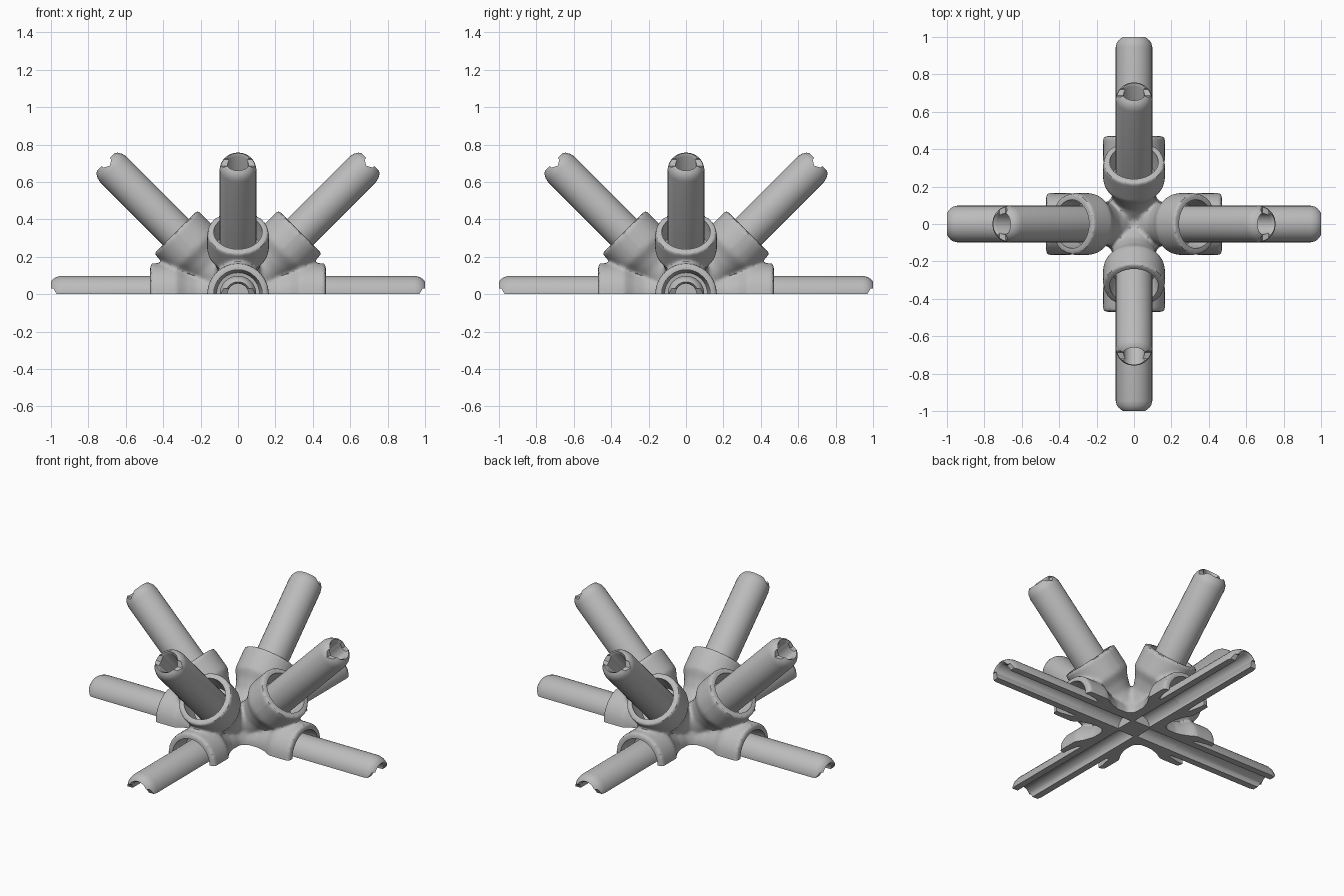
import bpy, bmesh, math
from mathutils import Vector, Matrix

old = bpy.data.objects.get("Cube")
if old:
    bpy.data.objects.remove(old, do_unlink=True)

grey = bpy.data.materials.new("plain_grey")
grey.use_nodes = True
colour = (0.5, 0.5, 0.5, 1)
grey.diffuse_color = colour
grey.node_tree.nodes["Principled BSDF"].inputs["Base Color"].default_value = colour

SIDES = 32
COLLAR, RIM = 0.165, 0.47
TUBE, BORE = 0.098, 0.056


def lathe(bm, profile, matrix, hollow=False):
    """Turn (distance, radius) points around the local z axis."""
    rings = []
    for d, r in profile:
        rings.append([bm.verts.new(matrix @ Vector((
            r * math.cos(math.tau * i / SIDES), r * math.sin(math.tau * i / SIDES), d)))
            for i in range(SIDES)])
    pairs = list(zip(rings, rings[1:]))
    if hollow:
        pairs.append((rings[-1], rings[0]))
    else:
        bm.faces.new(rings[0][::-1])
        bm.faces.new(rings[-1])
    for a, b in pairs:
        for i in range(SIDES):
            j = (i + 1) % SIDES
            bm.faces.new((a[i], a[j], b[j], b[i]))


def finish(name, bm, helper=False):
    bmesh.ops.recalc_face_normals(bm, faces=bm.faces)
    mesh = bpy.data.meshes.new(name)
    bm.to_mesh(mesh)
    bm.free()
    ob = bpy.data.objects.new(name, mesh)
    bpy.context.collection.objects.link(ob)
    mesh.materials.append(grey)
    if helper:
        ob.hide_render = True
    return ob


def cut(ob, cutter):
    mod = ob.modifiers.new("cut", 'BOOLEAN')
    mod.operation = 'DIFFERENCE'
    mod.solver = 'EXACT'
    mod.object = cutter


def bake(ob):
    """Apply the modifiers and smooth the result."""
    bpy.context.view_layer.update()
    graph = bpy.context.evaluated_depsgraph_get()
    mesh = bpy.data.meshes.new_from_object(ob.evaluated_get(graph))
    ob.modifiers.clear()
    ob.data = mesh
    bpy.ops.object.select_all(action='DESELECT')
    ob.select_set(True)
    bpy.context.view_layer.objects.active = ob
    bpy.ops.object.shade_smooth_by_angle(angle=math.radians(35))


# Four level arms and four arms tilted up by 45 degrees
arms = []
for i, side in enumerate(("left", "back", "right", "front")):
    turn = Matrix.Rotation(i * math.pi / 2, 4, 'Z')
    for kind, tilt in (("lower", 90), ("upper", 45)):
        arms.append((f"{kind}_{side}_tube", kind,
                     turn @ Matrix.Rotation(math.radians(tilt), 4, 'Y')))

# Everything below the ground plane is cut away
bm = bmesh.new()
bmesh.ops.create_cube(bm, size=3, matrix=Matrix.Translation((0, 0, -1.5)))
ground_cutter = finish("ground_cutter", bm, True)

# Hub: ball, necks and collars blended into one skin
bm = bmesh.new()
bmesh.ops.create_icosphere(bm, subdivisions=4, radius=0.185)
for name, kind, m in arms:
    lathe(bm, [(0.02, 0.12), (0.22, 0.115), (0.28, 0.135), (0.33, COLLAR),
               (RIM, COLLAR)], m)
hub = finish("hub", bm)
remesh = hub.modifiers.new("blend", 'REMESH')
remesh.mode = 'VOXEL'
remesh.voxel_size = 0.011
soften = hub.modifiers.new("soften", 'SMOOTH')
soften.factor = 0.5
soften.iterations = 8

# Sockets in the collars, with the bores running on into the hub
bm = bmesh.new()
for name, kind, m in arms:
    start = 0.07 if kind == "lower" else 0.2
    lathe(bm, [(start, BORE), (0.35, BORE), (0.36, 0.115), (0.44, 0.13), (0.6, 0.13)], m)
socket_cutter = finish("socket_cutter", bm, True)
cut(hub, socket_cutter)
cut(hub, ground_cutter)
bake(hub)

# Hollow tubes with rounded, notched tips
for name, kind, m in arms:
    start = 0.07 if kind == "lower" else 0.2
    bm = bmesh.new()
    lathe(bm, [(start, BORE), (start, TUBE), (0.945, TUBE), (0.97, 0.092),
               (0.99, 0.08), (1.0, 0.066), (0.985, BORE)], m, hollow=True)
    tube = finish(name, bm)
    bm = bmesh.new()
    bmesh.ops.create_cone(bm, cap_ends=True, segments=6, radius1=0.035, radius2=0.035,
                          depth=0.4, matrix=m @ Matrix.Translation((0, 0, 1.005))
                          @ Matrix.Rotation(math.pi / 2, 4, 'X'))
    notch = finish("notch_cutter", bm, True)
    cut(tube, notch)
    if kind == "lower":
        cut(tube, ground_cutter)
    bake(tube)
    bpy.data.objects.remove(notch, do_unlink=True)

for helper in (ground_cutter, socket_cutter):
    bpy.data.objects.remove(helper, do_unlink=True)
